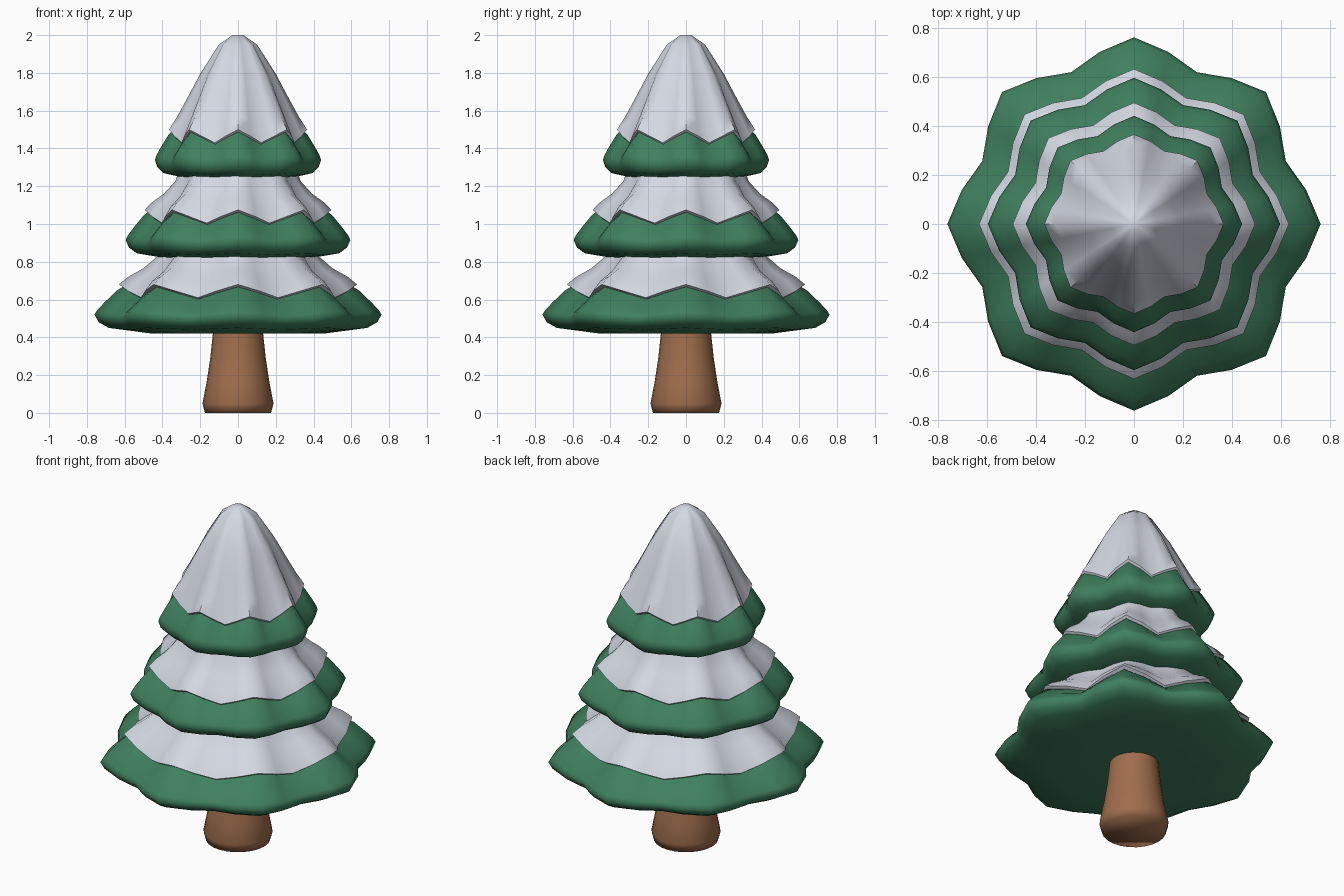
import bpy
import bmesh
from math import cos, sin, pi, radians

default_cube = bpy.data.objects.get("Cube")
if default_cube:
    bpy.data.objects.remove(default_cube, do_unlink=True)


def make_material(name, red, green, blue):
    mat = bpy.data.materials.new(name)
    mat.use_nodes = True
    color = (red, green, blue, 1)
    mat.diffuse_color = color
    mat.node_tree.nodes["Principled BSDF"].inputs["Base Color"].default_value = color
    return mat


def loft(name, rings, material, segments=32, valley=1.0, smooth_angle=180):
    """Stack rings of (radius, height, drop); eight lobes shrink to the valley
    ratio between their tips, where the ring also sinks by its drop."""
    bm = bmesh.new()
    loops = []
    for radius, height, drop in rings:
        loop = []
        for i in range(segments):
            angle = 2 * pi * i / segments
            dip = (1 - cos(8 * angle)) / 2
            r = radius * (1 - (1 - valley) * dip)
            loop.append(bm.verts.new((r * cos(angle), r * sin(angle), height - drop * dip)))
        loops.append(loop)
    for low, high in zip(loops, loops[1:]):
        for i in range(segments):
            j = (i + 1) % segments
            bm.faces.new((low[i], low[j], high[j], high[i]))
    bm.faces.new(list(reversed(loops[0])))
    bm.faces.new(loops[-1])

    mesh = bpy.data.meshes.new(name)
    bm.to_mesh(mesh)
    bm.free()
    mesh.materials.append(material)
    obj = bpy.data.objects.new(name, mesh)
    bpy.context.collection.objects.link(obj)
    bpy.ops.object.select_all(action='DESELECT')
    obj.select_set(True)
    bpy.context.view_layer.objects.active = obj
    bpy.ops.object.shade_smooth_by_angle(angle=radians(smooth_angle))
    return obj


def scaled(profile, radius, base):
    return [(ratio * radius, base + rise, drop) for ratio, rise, drop in profile]


needle_green = make_material("needle green", 0.05, 0.215, 0.112)
snow_white = make_material("snow white", 0.66, 0.69, 0.77)
bark_brown = make_material("bark brown", 0.35, 0.155, 0.073)

# Shared profiles: radius ratio, rise above the tier base, valley drop
branch_profile = [
    (0.3, 0, 0), (0.6, 0, 0), (0.9, 0.03, 0.01), (0.97, 0.06, 0.015),
    (1, 0.1, 0.02), (0.98, 0.125, 0.025), (0.93, 0.165, 0.035),
    (0.84, 0.23, 0.06), (0.72, 0.285, 0.06), (0.55, 0.37, 0.03), (0.45, 0.4, 0),
]
snow_lip = [(0.78, 0.235, 0.07), (0.83, 0.26, 0.07)]
skirt_profile = snow_lip + [
    (0.765, 0.3, 0.045), (0.66, 0.345, 0.03), (0.56, 0.41, 0), (0.5, 0.5, 0),
]
cap_profile = snow_lip + [
    (0.73, 0.33, 0.04), (0.6, 0.435, 0.02), (0.455, 0.555, 0),
    (0.23, 0.71, 0), (0.065, 0.76, 0),
]

# Branch tiers, each with its blanket of snow
tiers = [
    ("lower", 0.76, 0.42, skirt_profile),
    ("middle", 0.595, 0.815, skirt_profile),
    ("upper", 0.44, 1.24, cap_profile),
]
for label, radius, base, snow_profile in tiers:
    loft(label + "_branches", scaled(branch_profile, radius, base), needle_green, valley=0.88)
    loft(label + "_snow", scaled(snow_profile, radius, base), snow_white,
         valley=0.88, smooth_angle=60)

# Flared trunk
trunk_profile = [(0.175, 0, 0), (0.188, 0.05, 0), (0.165, 0.17, 0), (0.147, 0.29, 0),
                 (0.133, 0.42, 0), (0.13, 0.5, 0)]
loft("trunk", trunk_profile, bark_brown, segments=24)
